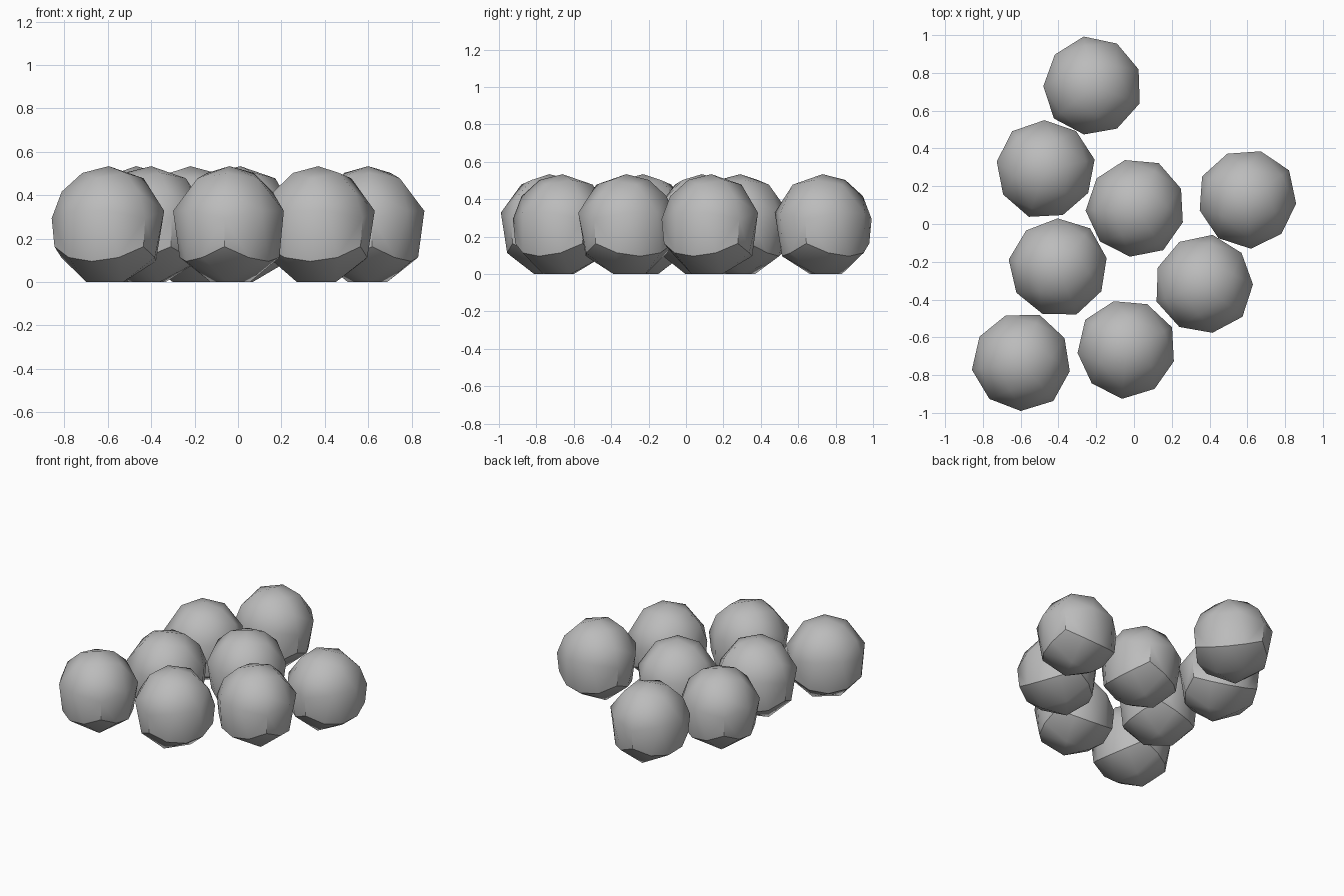
import bpy, bmesh
from math import radians, sin, cos
from mathutils import Vector

cube = bpy.data.objects.get("Cube")
if cube:
    bpy.data.objects.remove(cube, do_unlink=True)

# One plain grey for every stone
grey = bpy.data.materials.new("stone grey")
grey.use_nodes = True
colour = (0.5, 0.5, 0.5, 1)
grey.diffuse_color = colour
grey.node_tree.nodes["Principled BSDF"].inputs["Base Color"].default_value = colour


def direction(polar, azimuth):
    p, a = radians(polar), radians(azimuth)
    return Vector((sin(p) * cos(a), sin(p) * sin(a), cos(p)))


# Ball directions: a four-cornered frame, each edge cut in four
corners = [direction(0, 0)] + [direction(109.47, a) for a in (0, 120, 240)]
points = list(corners)
for i in range(4):
    for j in range(i):
        points += [corners[j].slerp(corners[i], t) for t in (0.25, 0.5, 0.75)]

# Inner points of the three upper sides and of the flat underside
for a in (0, 120, 240):
    points += [direction(37, a + 60), direction(75, a + 40), direction(75, a + 80)]
    points.append(direction(157, a))

# Hull of the points, slightly taller than wide, resting on the ground
WIDE, TALL = 0.269, 0.278
base = TALL * cos(radians(157))
bm = bmesh.new()
for d in points:
    bm.verts.new((d.x * WIDE, d.y * WIDE, d.z * TALL - base))
bmesh.ops.convex_hull(bm, input=bm.verts[:])
bmesh.ops.recalc_face_normals(bm, faces=bm.faces[:])
mesh = bpy.data.meshes.new("stone_ball")
bm.to_mesh(mesh)
bm.free()
mesh.materials.append(grey)

# Scattered stones: x, y and turn in degrees
places = [
    (-0.22, 0.73, 100), (-0.47, 0.29, 11), (0.01, 0.085, 63), (0.60, 0.135, 34),
    (-0.40, -0.23, 51), (0.37, -0.32, 80), (-0.595, -0.73, 69), (-0.04, -0.66, 25),
]
stones = []
for n, (x, y, turn) in enumerate(places, 1):
    stone = bpy.data.objects.new(f"round_stone_{n}", mesh)
    stone.location = (x, y, 0)
    stone.rotation_euler.z = radians(turn)
    bpy.context.collection.objects.link(stone)
    stones.append(stone)

# Smooth sides with crisp main ridges; the mesh is shared by all stones
bpy.ops.object.select_all(action="DESELECT")
stones[0].select_set(True)
bpy.context.view_layer.objects.active = stones[0]
bpy.ops.object.shade_smooth_by_angle(angle=radians(35))
